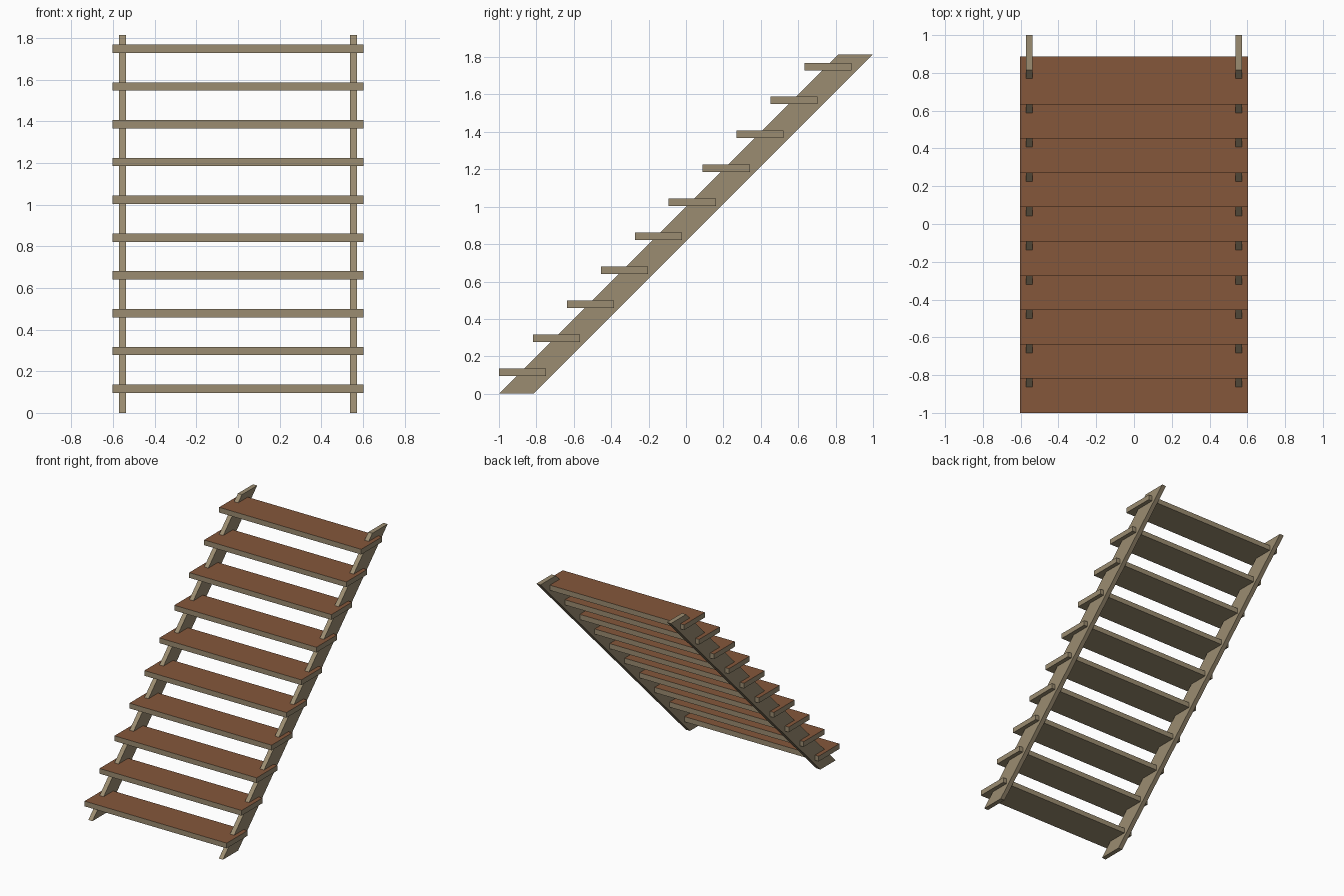
import bpy, bmesh

if "Cube" in bpy.data.objects:
    bpy.data.objects.remove(bpy.data.objects["Cube"])


def material(name, rgb):
    m = bpy.data.materials.new(name)
    m.diffuse_color = (*rgb, 1)
    m.use_nodes = True
    m.node_tree.nodes["Principled BSDF"].inputs["Base Color"].default_value = m.diffuse_color
    return m


TAN = material("tan_wood", (0.33, 0.265, 0.165))
BROWN = material("brown_tread_top", (0.235, 0.097, 0.044))


def extrude_profile(name, profile, x0, x1, top_material=None):
    """Extrude a (y, z) profile along x; upward faces may get a second material."""
    bm = bmesh.new()
    face = bm.faces.new([bm.verts.new((x0, y, z)) for y, z in profile])
    ext = bmesh.ops.extrude_face_region(bm, geom=[face])["geom"]
    verts = [v for v in ext if isinstance(v, bmesh.types.BMVert)]
    bmesh.ops.translate(bm, verts=verts, vec=(x1 - x0, 0, 0))
    bmesh.ops.recalc_face_normals(bm, faces=bm.faces)
    mesh = bpy.data.meshes.new(name)
    mesh.materials.append(TAN)
    if top_material:
        mesh.materials.append(top_material)
        for f in bm.faces:
            f.material_index = 1 if f.normal.z > 0.9 else 0
    bm.to_mesh(mesh)
    bm.free()
    obj = bpy.data.objects.new(name, mesh)
    bpy.context.collection.objects.link(obj)
    return obj


# Sloping side stringers, cut level at floor and top
HEIGHT, CUT = 1.815, 0.185
slope = [(-1, 0), (-1 + CUT, 0), (1, HEIGHT), (1 - CUT, HEIGHT)]
extrude_profile("left_stringer", slope, -0.572, -0.537)
extrude_profile("right_stringer", slope, 0.537, 0.572)

# Ten open treads with brown top faces
STEP, DEPTH, THICK, HALF = 0.1815, 0.252, 0.04, 0.604
for i in range(10):
    y, z = -1 + i * STEP, 0.096 + i * STEP
    board = [(y, z), (y + DEPTH, z), (y + DEPTH, z + THICK), (y, z + THICK)]
    extrude_profile(f"tread_{i + 1}", board, -HALF, HALF, BROWN)
